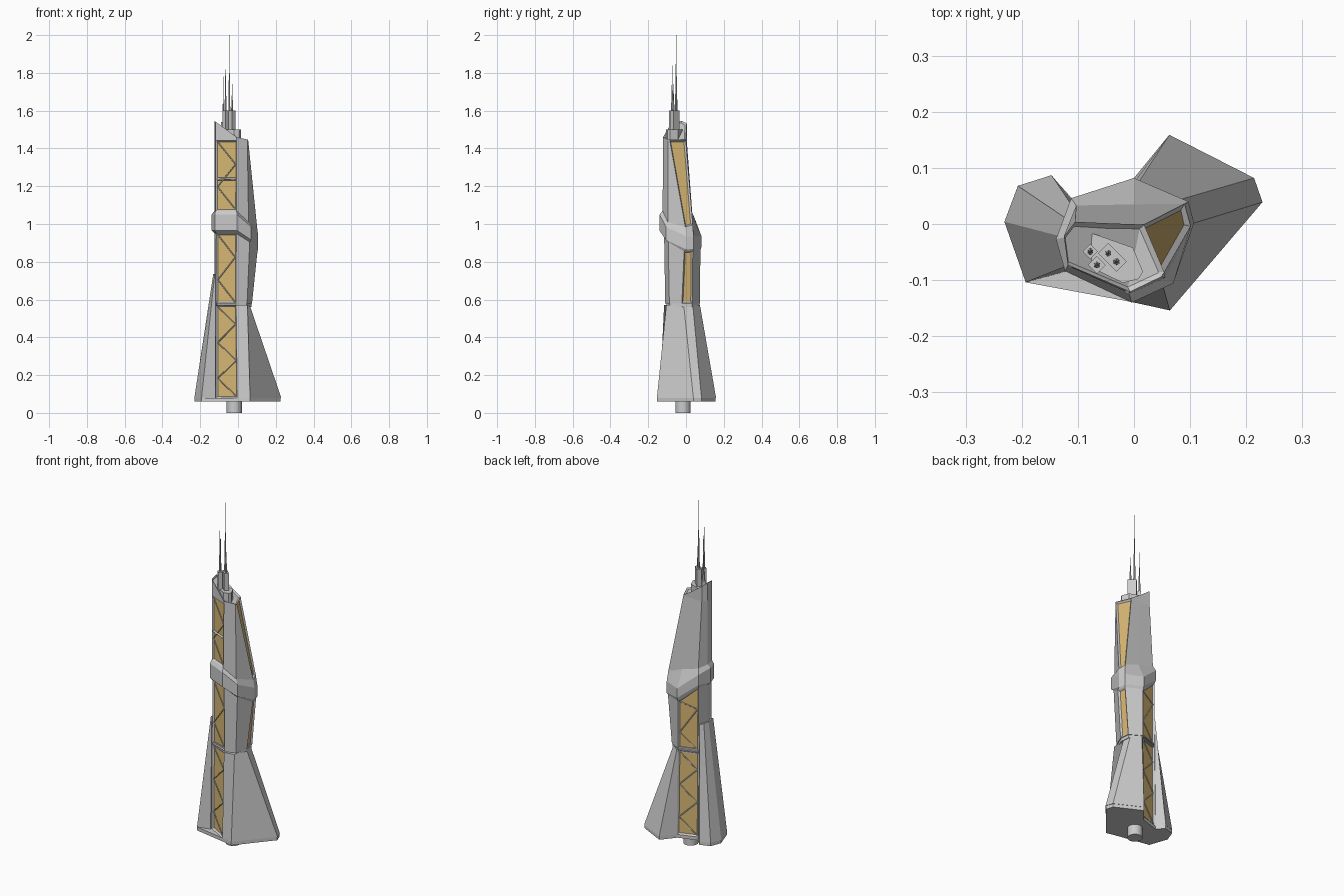
import bpy, bmesh
from mathutils import Vector

if "Cube" in bpy.data.objects:
    bpy.data.objects.remove(bpy.data.objects["Cube"])

gold = bpy.data.materials.new("gold_glass")
gold.diffuse_color = (0.68, 0.47, 0.17, 1)
gold.use_nodes = True
gold.node_tree.nodes["Principled BSDF"].inputs["Base Color"].default_value = gold.diffuse_color
grey = bpy.data.materials.new("grey_metal")
grey.diffuse_color = (0.6, 0.6, 0.6, 1)
grey.use_nodes = True
grey.node_tree.nodes["Principled BSDF"].inputs["Base Color"].default_value = grey.diffuse_color
truss_paths = []


def finish(name, bm):
    me = bpy.data.meshes.new(name)
    bm.to_mesh(me)
    bm.free()
    me.materials.append(grey)
    me.materials.append(gold)
    ob = bpy.data.objects.new(name, me)
    bpy.context.collection.objects.link(ob)
    return ob


def ring(xy, z):
    """Cross-section with one height, or a height per corner."""
    zs = z if isinstance(z, list) else [z] * len(xy)
    return [(x, y, h) for (x, y), h in zip(xy, zs)]


def glaze(bm, face, truss):
    """Recess a face, make it gold and note a zigzag truss over it."""
    bmesh.ops.inset_individual(bm, faces=[face], thickness=0.011, depth=-0.009)
    face.material_index = 1
    if truss:
        face.normal_update()
        p = [v.co + face.normal * 0.003 for v in face.verts]
        n = max(2, round((p[3] - p[0]).length / 0.105))
        path = []
        for i in range(n + 1):
            a, b = (p[0], p[3]) if i % 2 else (p[1], p[2])
            path.append(a.lerp(b, i / n))
        truss_paths.append((path, 0.003))
        if p[3].z > 1.2:
            truss_paths.append(([p[0].lerp(p[3], 0.45), p[1].lerp(p[2], 0.45)], 0.007))


def loft(name, rings, panels=(), caps=None):
    """Skin stacked rings; panels = (level, side, truss) faces to glaze."""
    bm = bmesh.new()
    vs = [[bm.verts.new(p) for p in r] for r in rings]
    n = len(vs[0])
    faces = {}
    for k in range(len(vs) - 1):
        for i in range(n):
            j = (i + 1) % n
            faces[k, i] = bm.faces.new((vs[k][i], vs[k][j], vs[k + 1][j], vs[k + 1][i]))
    bm.faces.new(vs[0][::-1])
    roof = [bm.faces.new([vs[-1][i] for i in c]) for c in (caps or [range(n)])]
    bm.normal_update()
    for k, i, truss in panels:
        glaze(bm, faces[k, i], truss)
    if caps:  # parapet around the roof
        bmesh.ops.inset_region(bm, faces=roof, thickness=0.009, depth=-0.008)
    return finish(name, bm)


# Tower body: corners run counter-clockwise from front left
waist = [(-.117, -.072), (-.010, -.110), (.048, -.088), (.074, -.022),
         (.068, .034), (0, .074), (-.108, .040), (-.124, -.022)]
belt_in = [(-.115, -.072), (-.009, -.116), (.062, -.094), (.103, -.010),
           (.092, .036), (0, .076), (-.108, .040), (-.124, -.024)]
belt_out = [(-.123, -.084), (-.004, -.140), (.070, -.106), (.107, .002),
            (.097, .040), (0, .082), (-.112, .046), (-.139, -.027)]
neck = [(-.118, -.074), (-.009, -.124), (.056, -.096), (.101, -.004),
        (.090, .036), (0, .035), (-.103, .033), (-.124, -.024)]
crown = [(-.118, -.073), (-.007, -.121), (.049, -.094), (.054, -.086),
         (.018, -.001), (-.04, .001), (-.105, .004), (-.125, -.022)]
roof_z = [max(1.447, 1.455 - 0.73 * x) for x, y in crown]
loft("tower_body", [
    ring(waist, .578),
    ring(belt_in, [.95, .95, .905, .855, .858, .86, .95, .95]),
    ring(belt_out, [.965, .965, .915, .865, .868, .88, .97, .965]),
    ring(belt_out, [1.05, 1.05, .985, .935, .935, .935, 1.03, 1.05]),
    ring(neck, [1.07, 1.07, 1.01, .985, .995, 1.03, 1.06, 1.07]),
    ring(crown, 1.443),
    ring(crown, roof_z),
], panels=[(0, 0, True), (0, 3, False), (0, 5, True), (4, 0, True), (4, 3, False)],
    caps=[(0, 1, 4, 5, 6, 7), (1, 2, 3, 4)])

# Flared base with the right buttress
base_top = [(-.117, -.072), (-.010, -.116), (.050, -.104), (.062, -.012),
            (.056, .036), (.008, .074), (0, .074), (-.108, .040), (-.124, -.022)]
base_low = [(-.117, -.076), (-.004, -.139), (.064, -.154), (.229, .039),
            (.214, .082), (.063, .159), (0, .082), (-.110, .045), (-.124, -.022)]
loft("flared_base", [ring(base_low, .08), ring(base_top, .57)],
     panels=[(0, 0, True), (0, 6, True)])
loft("base_joint", [ring([(x * .95, y * .95) for x, y in waist], z) for z in (.56, .59)])

# Left buttress
loft("left_buttress", [
    ring([(-.193, -.104), (-.119, -.084), (-.112, .045), (-.147, .087), (-.207, .068), (-.231, .004)], .08),
    ring([(-.123, -.076), (-.118, -.074), (-.108, .041), (-.114, .038), (-.124, .012), (-.131, -.022)], .735)])

# Foot slab and stub column
slab = [(-.193, -.104), (-.004, -.139), (.064, -.154), (.226, .039), (.212, .081),
        (.063, .157), (0, .080), (-.110, .045), (-.147, .086), (-.206, .067), (-.230, .004)]
loft("foot_slab", [ring(slab, .06), ring(slab, .08)])
bpy.ops.mesh.primitive_cylinder_add(vertices=24, radius=.04, depth=.065, location=(-.02, -.016, .0325))
bpy.context.object.name = "stub_column"
bpy.ops.object.shade_smooth_by_angle()

# Roof plinth
pad = [(-.100, -.066), (-.020, -.105), (.008, -.098), (.016, -.085),
       (-.002, -.042), (-.070, -.018), (-.088, -.018), (-.104, -.046)]
loft("roof_plinth", [ring(pad, 1.42), ring(pad, 1.50)])


# Antenna clusters: box mount, mast and tapering spire
def antenna(x, y, mount, tip, w):
    bm = bmesh.new()
    for z0, z1, r0, r1, seg in [(1.49, mount, w, w, 4), (mount, mount + (tip - mount) * .4, .006, .004, 6),
                                (mount + (tip - mount) * .4, tip, .003, .001, 6)]:
        g = bmesh.ops.create_cone(bm, cap_ends=True, segments=seg, radius1=r0, radius2=r1, depth=z1 - z0)
        bmesh.ops.translate(bm, verts=g["verts"], vec=(x, y, (z0 + z1) / 2))
    finish("antenna", bm)


for spec in [(-.046, -.052, 1.60, 2.0, .018), (-.066, -.073, 1.60, 1.84, .016),
             (-.078, -.049, 1.54, 1.78, .013), (-.031, -.067, 1.60, 1.74, .018)]:
    antenna(*spec)

# Truss struts over the gold panels
for path, radius in truss_paths:
    cu = bpy.data.curves.new("panel_truss", "CURVE")
    cu.dimensions = "3D"
    cu.bevel_depth = radius
    cu.bevel_resolution = 0
    cu.materials.append(grey)
    for a, b in zip(path, path[1:]):
        sp = cu.splines.new("POLY")
        sp.points.add(1)
        sp.points[0].co = (*a, 1)
        sp.points[1].co = (*b, 1)
    bpy.context.collection.objects.link(bpy.data.objects.new("panel_truss", cu))
